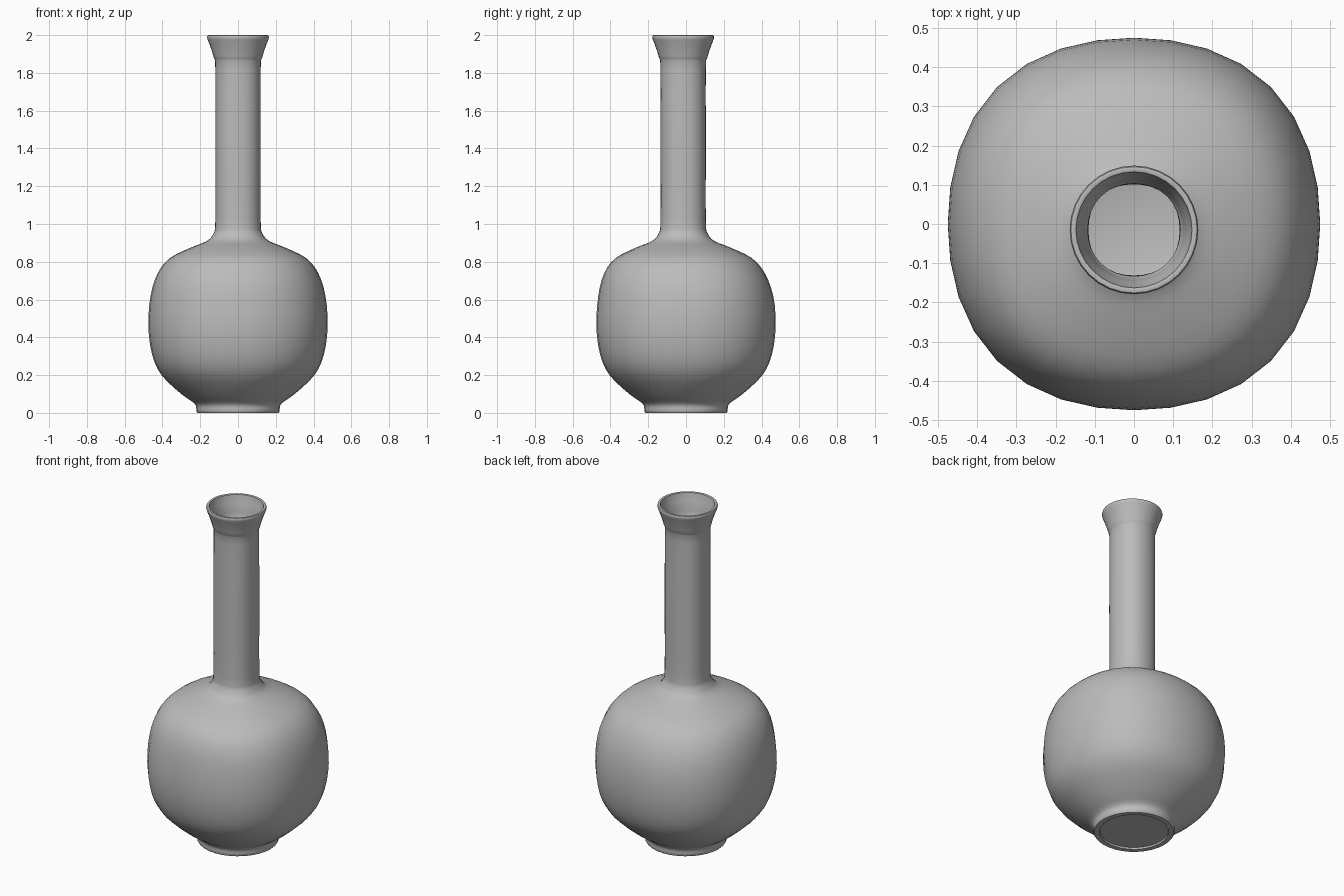
import bpy
import bmesh
from math import sin, cos, pi, radians
from mathutils import Vector

SEGMENTS = 32
NECK_SHIFT = -0.015

cube = bpy.data.objects.get("Cube")
if cube:
    bpy.data.objects.remove(cube, do_unlink=True)


def make_material(name, colour):
    mat = bpy.data.materials.new(name)
    mat.use_nodes = True
    mat.diffuse_color = colour
    mat.node_tree.nodes["Principled BSDF"].inputs["Base Color"].default_value = colour
    return mat


def smoothstep(low, high, value):
    t = min(max((value - low) / (high - low), 0), 1)
    return t * t * (3 - 2 * t)


def smooth_profile(points, steps=3):
    """Catmull-Rom interpolation through (radius, height) points."""
    pts = [Vector(p) for p in points]
    pts = [pts[0]] + pts + [pts[-1]]
    result = []
    for a, b, c, d in zip(pts, pts[1:], pts[2:], pts[3:]):
        for i in range(steps):
            t = i / steps
            result.append(0.5 * (2 * b + (c - a) * t
                                 + (2 * a - 5 * b + 4 * c - d) * t ** 2
                                 + (3 * b - a - 3 * c + d) * t ** 3))
    return result + [pts[-1]]


def ring(bm, radius, z):
    """One loop, slightly squared off on the body and the neck, round at foot and lip."""
    square = 0.04 * smoothstep(0.03, 0.3, z) * (1 - smoothstep(1.75, 1.95, z))
    shift = NECK_SHIFT * smoothstep(0.55, 0.92, z)
    verts = []
    for i in range(SEGMENTS):
        a = 2 * pi * i / SEGMENTS
        r = radius * (1 + square * sin(2 * a) ** 2)
        verts.append(bm.verts.new((r * cos(a), r * sin(a) + shift, z)))
    return verts


def lathe(name, profile, material):
    bm = bmesh.new()
    loops = [ring(bm, r, z) for r, z in profile]
    for low, high in zip(loops, loops[1:]):
        for i in range(SEGMENTS):
            j = (i + 1) % SEGMENTS
            bm.faces.new((low[i], low[j], high[j], high[i]))
    # underside and inner floor
    bm.faces.new(list(reversed(loops[0])))
    bm.faces.new(loops[-1])
    mesh = bpy.data.meshes.new(name)
    bm.to_mesh(mesh)
    bm.free()
    mesh.materials.append(material)
    obj = bpy.data.objects.new(name, mesh)
    bpy.context.collection.objects.link(obj)
    bpy.ops.object.select_all(action="DESELECT")
    obj.select_set(True)
    bpy.context.view_layer.objects.active = obj
    bpy.ops.object.shade_smooth_by_angle(angle=radians(45))
    return obj


# foot with a shallow recess underneath
foot = [(0.185, 0.01), (0.187, 0), (0.215, 0), (0.221, 0.008)]

# round body, straight neck and flared lip
outer = smooth_profile([
    (0.221, 0.02), (0.23, 0.05), (0.3, 0.1), (0.405, 0.2), (0.455, 0.31),
    (0.475, 0.46), (0.463, 0.62), (0.425, 0.74), (0.36, 0.82), (0.25, 0.875),
    (0.165, 0.91), (0.13, 0.95), (0.12, 1.02), (0.12, 1.4), (0.12, 1.82),
    (0.128, 1.88), (0.145, 1.935), (0.162, 1.98)])
lip = [(0.164, 1.99), (0.161, 1.998), (0.155, 2), (0.148, 1.997)]

# thin inner wall following the outside down to the floor
inner = [(r - 0.003 - 0.012 * smoothstep(1.85, 1.98, z), z)
         for r, z in reversed(outer) if 0.04 < z < 1.975]

grey = make_material("plain grey", (0.5, 0.5, 0.5, 1))
lathe("bottle", foot + [tuple(p) for p in outer] + lip + inner, grey)
